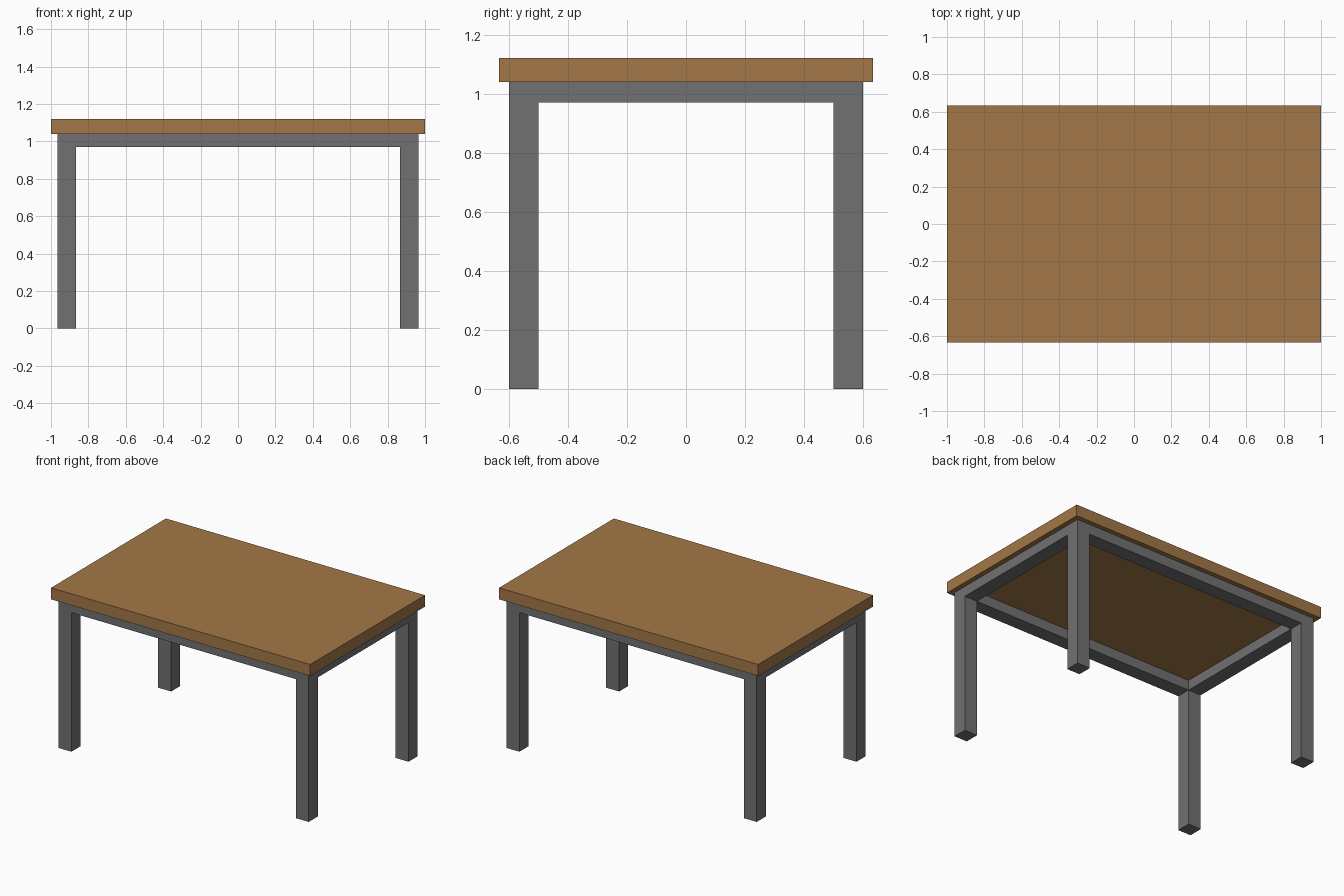
import bpy
import bmesh
from mathutils import Matrix, Vector

if "Cube" in bpy.data.objects:
    bpy.data.objects.remove(bpy.data.objects["Cube"])


def material(name, rgb):
    m = bpy.data.materials.new(name)
    m.diffuse_color = (*rgb, 1.0)
    m.use_nodes = True
    m.node_tree.nodes["Principled BSDF"].inputs["Base Color"].default_value = m.diffuse_color
    return m


wood = material("warm brown wood", (0.36, 0.185, 0.063))
metal = material("dark grey frame", (0.165, 0.165, 0.165))


def box(name, lo, hi, mat):
    """Axis-aligned box between two opposite corners."""
    lo, hi = Vector(lo), Vector(hi)
    bm = bmesh.new()
    bmesh.ops.create_cube(bm, size=1.0, matrix=Matrix.Diagonal((*(hi - lo), 1.0)))
    mesh = bpy.data.meshes.new(name)
    bm.to_mesh(mesh)
    bm.free()
    mesh.materials.append(mat)
    ob = bpy.data.objects.new(name, mesh)
    ob.location = (lo + hi) / 2
    bpy.context.collection.objects.link(ob)
    return ob


# Main sizes
X, Y = 0.966, 0.6            # outer faces of the frame
W = 0.1                      # leg and rail thickness
RAIL_Z, TOP_Z, H = 0.97, 1.04, 1.12

# Tabletop slab
box("tabletop", (-1, -0.633, TOP_Z), (1, 0.633, H), wood)

# Four square legs
for sx, side in ((-1, "left"), (1, "right")):
    for sy, end in ((-1, "front"), (1, "back")):
        cx, cy = sx * (X - W / 2), sy * (Y - W / 2)
        box(f"{end}_{side}_leg", (cx - W / 2, cy - W / 2, 0),
            (cx + W / 2, cy + W / 2, TOP_Z), metal)

# Rails between the legs, flush with their faces
for s, end, side in ((-1, "front", "left"), (1, "back", "right")):
    cy, cx = s * (Y - W / 2), s * (X - W / 2)
    box(f"{end}_rail", (-X + W, cy - W / 2, RAIL_Z), (X - W, cy + W / 2, TOP_Z), metal)
    box(f"{side}_rail", (cx - W / 2, -Y + W, RAIL_Z), (cx + W / 2, Y - W, TOP_Z), metal)
